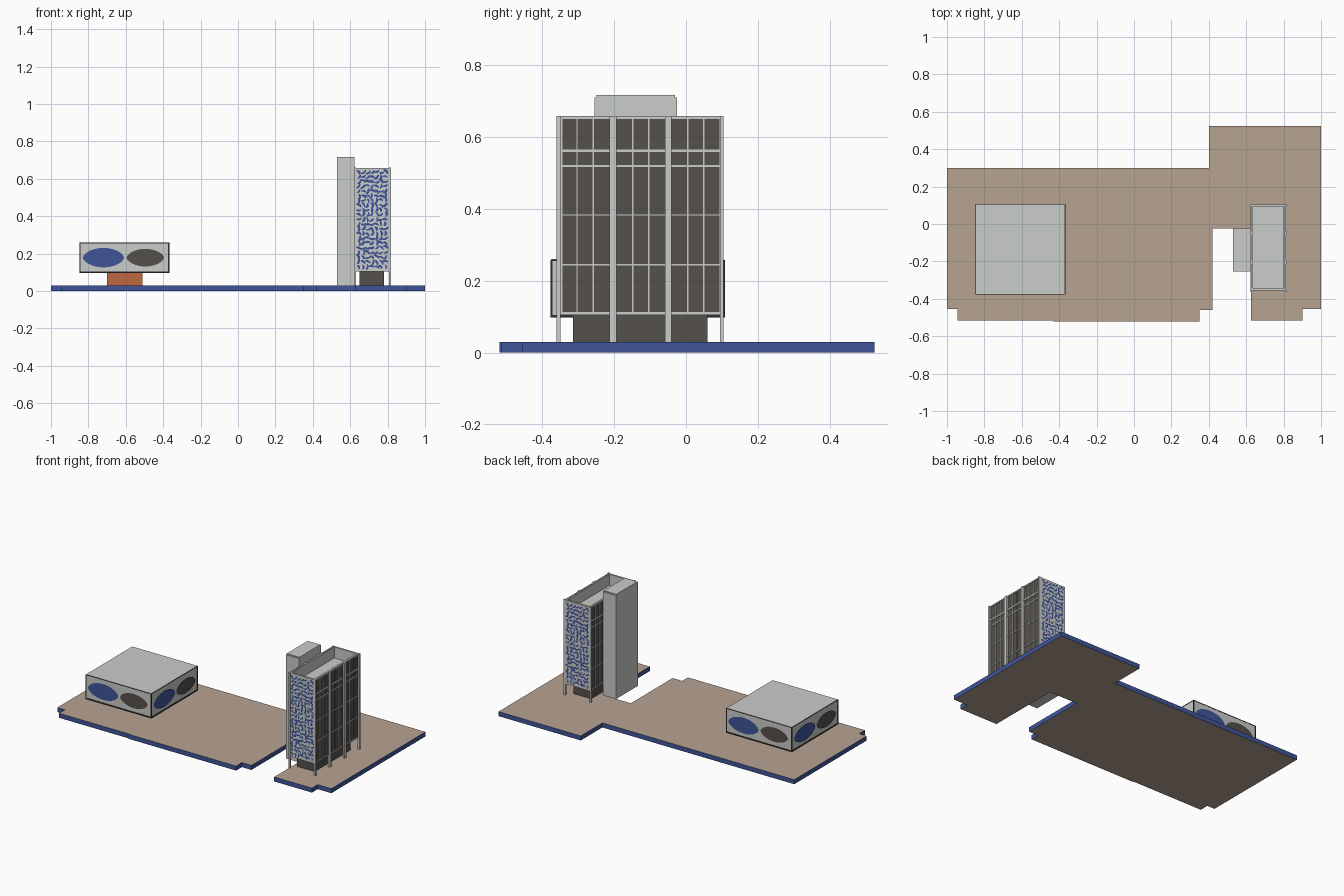
import bpy, bmesh, math, random
from mathutils import Matrix, Vector

random.seed(7)
if "Cube" in bpy.data.objects:
    bpy.data.objects.remove(bpy.data.objects["Cube"])


def material(name, rgb):
    m = bpy.data.materials.new(name)
    m.use_nodes = True
    m.diffuse_color = (*rgb, 1)
    m.node_tree.nodes["Principled BSDF"].inputs["Base Color"].default_value = (*rgb, 1)
    return m


GREY = material("pale concrete", (0.60, 0.61, 0.59))
TAN = material("tan paving", (0.47, 0.37, 0.29))
BLUE = material("blue", (0.05, 0.09, 0.32))
DARK = material("dark glass", (0.09, 0.08, 0.07))
ORANGE = material("orange brick", (0.52, 0.14, 0.05))
TRIM = material("dark trim", (0.03, 0.03, 0.03))


def finish(name, bm, *mats):
    mesh = bpy.data.meshes.new(name)
    bm.to_mesh(mesh)
    bm.free()
    for m in mats:
        mesh.materials.append(m)
    ob = bpy.data.objects.new(name, mesh)
    bpy.context.scene.collection.objects.link(ob)
    return ob


def boxes(name, mat, spans):
    """One object from boxes given as ((x0, x1), (y0, y1), (z0, z1))."""
    bm = bmesh.new()
    for span in spans:
        size = [b - a for a, b in span]
        mid = [(a + b) / 2 for a, b in span]
        bmesh.ops.create_cube(bm, size=1, matrix=Matrix.Translation(mid) @ Matrix.Diagonal((*size, 1)))
    return finish(name, bm, mat)


def plates(name, mat, shapes, centre, turns):
    """Flat outward shapes (lists of u, z, distance) turned about a vertical axis."""
    bm = bmesh.new()
    for k in turns:
        rot = Matrix.Translation(centre) @ Matrix.Rotation(k * math.pi / 2, 4, "Z")
        for shape in shapes:
            bm.faces.new([bm.verts.new(rot @ Vector((u, -d, z))) for u, z, d in shape])
    return finish(name, bm, mat)


# Plaza slab: tan faces with blue edges
outline = [(-1, 0.3), (-1, -0.455), (-0.945, -0.455), (-0.945, -0.515), (-0.43, -0.515),
           (-0.43, -0.52), (0.35, -0.52), (0.35, -0.46), (0.42, -0.46), (0.42, -0.025),
           (0.625, -0.025), (0.625, -0.515), (0.9, -0.515), (0.9, -0.455), (1, -0.455),
           (1, 0.525), (0.4, 0.525), (0.4, 0.3)]
bm = bmesh.new()
base = bm.faces.new([bm.verts.new((x, y, 0)) for x, y in outline])
top = bmesh.ops.extrude_face_region(bm, geom=[base])["geom"]
bmesh.ops.translate(bm, verts=[v for v in top if isinstance(v, bmesh.types.BMVert)], vec=(0, 0, 0.03))
bmesh.ops.recalc_face_normals(bm, faces=bm.faces)
for f in bm.faces:
    f.material_index = 0 if abs(f.normal.z) > 0.5 else 1
finish("plaza_slab", bm, TAN, BLUE)

# Pavilion on a brick core
PX, PY, PW, PD = -0.6075, -0.135, 0.2375, 0.24
px, py = (PX - PW, PX + PW), (PY - PD, PY + PD)
boxes("pavilion_core", ORANGE, [((-0.70, -0.51), (-0.23, -0.04), (0.03, 0.1))])
boxes("pavilion_hall", GREY, [(px, py, (0.105, 0.26))])
e = 0.003
boxes("pavilion_floor", TRIM, [((px[0] - e, px[1] + e), (py[0] - e, py[1] + e), (0.097, 0.105))])
boxes("pavilion_corner_trim", TRIM,
      [((x - e, x + e), (y - e, y + e), (0.1, 0.258)) for x in px for y in py])
boxes("pavilion_roof_trim", TRIM,
      [((x - e / 2, x + e / 2), py, (0.255, 0.259)) for x in px]
      + [(px, (y - e / 2, y + e / 2), (0.255, 0.259)) for y in py])


def lens(u0, half_u, half_z, n=32):
    pts = []
    for i in range(n):
        a = math.tau * i / n
        s = math.sin(a)
        pts.append((u0 + half_u * math.cos(a), 0.178 + half_z * s * abs(s) ** 0.2, PD + 0.003))
    return pts


plates("pavilion_blue_ovals", BLUE, [lens(-0.112, 0.11, 0.052)], (PX, PY, 0), range(4))
plates("pavilion_dark_ovals", DARK, [lens(0.112, 0.1, 0.047)], (PX, PY, 0), range(4))

# Tower: glazed body, recessed ground floor, roof and parapet
X0, X1, Y0, Y1, Z0, Z1 = 0.625, 0.81, -0.355, 0.105, 0.11, 0.658
ROOF = 0.585
boxes("tower_ground_floor", DARK, [((0.65, 0.78), (-0.315, 0.06), (0.03, Z0))])
boxes("tower_glazing", DARK, [((X0 + 0.002, X1 - 0.002), (Y0 + 0.01, Y1 - 0.01), (Z0, ROOF - 0.005))])
boxes("tower_roof", GREY, [((X0 + 0.004, X1 - 0.004), (Y0 + 0.01, Y1 - 0.01), (ROOF - 0.006, ROOF))])
boxes("parapet_glazing", DARK, [((x - 0.002, x + 0.002), (Y0 + 0.01, Y1 - 0.01), (ROOF - 0.005, Z1))
                                for x in (X0 + 0.004, X1 - 0.004)])
boxes("parapet_lining", GREY, [(s, (Y0 + 0.01, Y1 - 0.01), (ROOF, Z1))
                               for s in ((X0 + 0.006, X0 + 0.012), (X1 - 0.012, X1 - 0.006))])
boxes("tower_floor_slab", GREY, [((X0, X1), (Y0, Y1), (Z0 - 0.006, Z0 + 0.003))])
boxes("tower_end_walls", GREY, [((X0, X1), s, (Z0, Z1))
                                for s in ((Y0, Y0 + 0.011), (Y1 - 0.011, Y1))])

# Columns, mullions and floor bands on both long sides
cols = [(Y0, 0.006), (-0.203, 0.01), (-0.05, 0.009), (Y1 - 0.005, 0.005)]
sides = [(X0 - 0.005, X0 + 0.006), (X1 - 0.003, X1 + 0.009)]
boxes("tower_columns", GREY, [(s, (y - w, y + w), (0.03, Z1 + 0.001)) for s in sides for y, w in cols])
skins = [(X0 - 0.001, X0 + 0.004), (X1 - 0.004, X1 + 0.002)]
mullions = []
for (a, wa), (b, wb) in zip(cols, cols[1:]):
    mullions += [a + wa + (b - wb - a - wa) * t / 3 for t in (1, 2)]
boxes("tower_mullions", GREY, [(s, (y - 0.002, y + 0.002), (Z0, Z1)) for s in skins for y in mullions])
bands = [(0.245, 0.002), (0.383, 0.002), (0.52, 0.003), (0.562, 0.004), (0.655, 0.004)]
boxes("tower_floor_bands", GREY, [(s, (Y0, Y1), (z - h, z + h)) for s in skins for z, h in bands])

# Leaf mural on both tower ends
leaves = []
COLS, ROWS = 7, 21
for r in range(ROWS):
    for c in range(COLS):
        u = -0.083 + 0.166 * (c + 0.5) / COLS + random.uniform(-0.004, 0.004)
        z = 0.118 + 0.53 * (r + 0.5) / ROWS + random.uniform(-0.004, 0.004)
        ang = random.uniform(0, math.pi)
        length, width = random.uniform(0.014, 0.019), random.uniform(0.005, 0.0075)
        leaf = []
        for i in range(8):
            t = math.tau * i / 8
            p, q = length * math.cos(t), width * math.sin(t)
            q += 0.003 * math.cos(2 * t)
            leaf.append((max(-0.086, min(0.086, u + p * math.cos(ang) - q * math.sin(ang))),
                         z + p * math.sin(ang) + q * math.cos(ang),
                         0.232 + 0.00002 * len(leaves)))
        leaves.append(leaf)
plates("tower_leaf_mural", BLUE, leaves, ((X0 + X1) / 2, (Y0 + Y1) / 2, 0), (0, 2))

# Stair shaft beside the tower
shaft = boxes("stair_shaft", GREY, [((0.53, 0.622), (-0.255, -0.025), (0.027, 0.717))])
bm = bmesh.new()
bm.from_mesh(shaft.data)
ends = [ed for ed in bm.edges if all(v.co.z > 0.7 for v in ed.verts)
        and abs(ed.verts[0].co.y - ed.verts[1].co.y) < 0.01]
bmesh.ops.bevel(bm, geom=ends, offset=0.006, segments=2, affect="EDGES")
bm.to_mesh(shaft.data)
bm.free()
